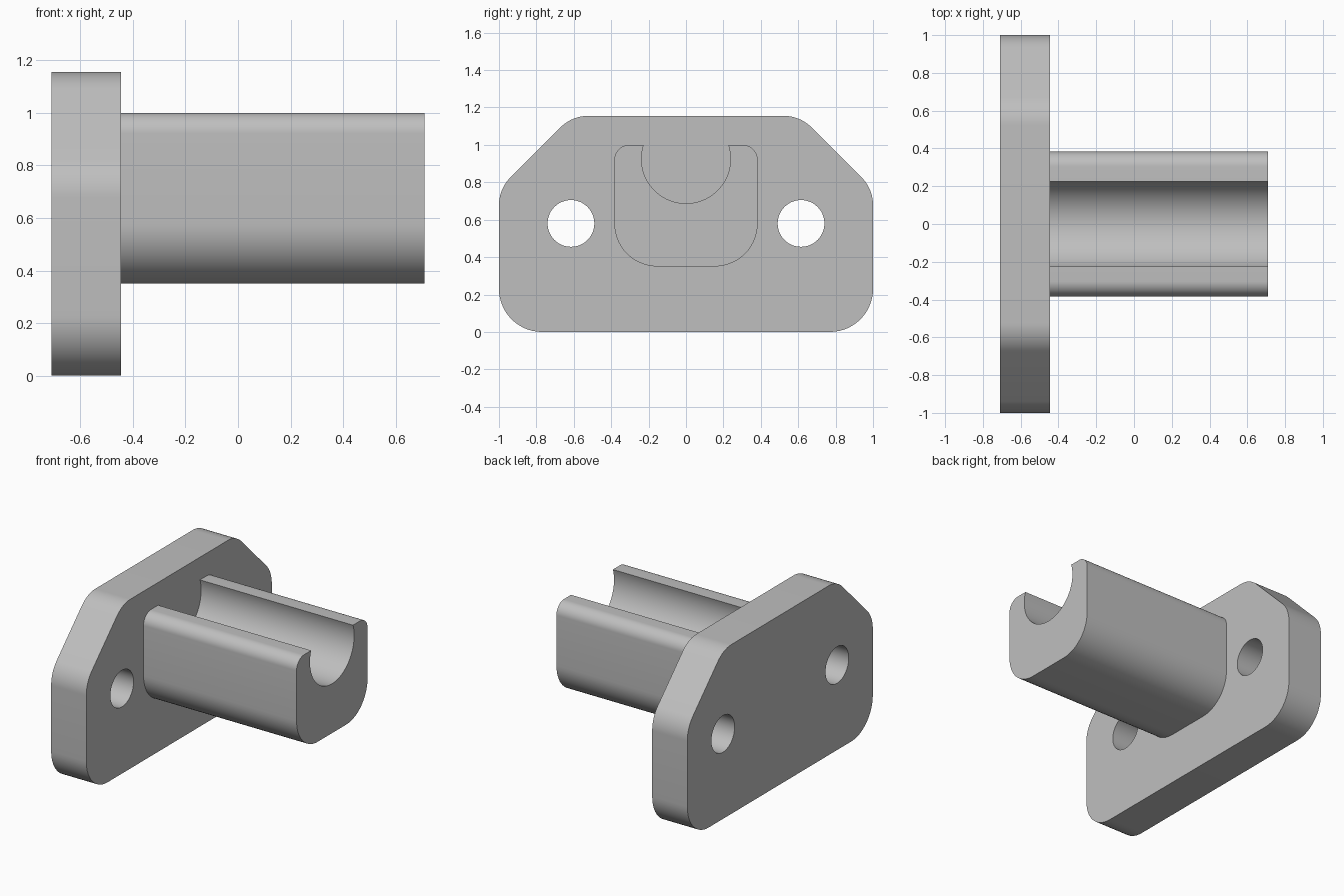
import bpy
import bmesh
from math import pi, sin, cos, tan, acos, radians
from mathutils import Vector

cube = bpy.data.objects.get("Cube")
if cube:
    bpy.data.objects.remove(cube, do_unlink=True)

grey = bpy.data.materials.new("plain grey")
grey.use_nodes = True
COLOUR = (0.52, 0.52, 0.52, 1)
grey.diffuse_color = COLOUR
grey.node_tree.nodes["Principled BSDF"].inputs["Base Color"].default_value = COLOUR


def arc(cy, cz, r, start, end, steps):
    """Points on an arc in the y-z plane."""
    angles = [start + (end - start) * i / steps for i in range(steps + 1)]
    return [Vector((cy + r * cos(a), cz + r * sin(a))) for a in angles]


def fillet(before, corner, after, r, steps=14):
    """Replace a corner by a tangent arc."""
    u, v = (before - corner).normalized(), (after - corner).normalized()
    half = acos(u.dot(v)) / 2
    centre = corner + (u + v).normalized() * (r / sin(half))
    a = corner + u * (r / tan(half)) - centre
    b = corner + v * (r / tan(half)) - centre
    sweep = pi - 2 * half
    return [centre + (a * sin((1 - t) * sweep) + b * sin(t * sweep)) / sin(sweep)
            for t in (i / steps for i in range(steps + 1))]


def rounded(corners):
    """Half outline on +y, with a fillet on each inner corner that has a radius."""
    pts = [Vector(c[:2]) for c in corners]
    out = []
    for i, c in enumerate(corners):
        if c[2]:
            out += fillet(pts[i - 1], pts[i], pts[i + 1], c[2])
        else:
            out.append(pts[i])
    return out


def mirrored(half):
    """Close a half outline across y = 0."""
    return half + [Vector((-p.x, p.y)) for p in reversed(half) if p.x > 1e-5]


def extrude_part(name, loops, x0, x1):
    """Fill an outline with optional holes and extrude it along x."""
    bm = bmesh.new()
    edges = []
    for loop in loops:
        vs = [bm.verts.new((x0, p.x, p.y)) for p in loop]
        edges += [bm.edges.new((vs[i - 1], vs[i])) for i in range(len(vs))]
    bmesh.ops.triangle_fill(bm, edges=edges, use_beauty=True, normal=(-1, 0, 0))
    grown = bmesh.ops.extrude_face_region(bm, geom=bm.faces[:], use_keep_orig=True)
    moved = [g for g in grown["geom"] if isinstance(g, bmesh.types.BMVert)]
    bmesh.ops.translate(bm, verts=moved, vec=(x1 - x0, 0, 0))
    bmesh.ops.recalc_face_normals(bm, faces=bm.faces[:])
    mesh = bpy.data.meshes.new(name)
    bm.to_mesh(mesh)
    bm.free()
    mesh.materials.append(grey)
    obj = bpy.data.objects.new(name, mesh)
    bpy.context.collection.objects.link(obj)
    return obj


# Mounting flange with chamfered shoulders and two bolt holes
flange_half = rounded([(0, 0, 0), (1, 0, 0.23), (1, 0.765, 0.21),
                       (0.61, 1.155, 0.21), (0, 1.155, 0)])
holes = [arc(y, 0.58, 0.125, 0, 2 * pi, 48)[:-1] for y in (-0.615, 0.615)]
flange = extrude_part("mounting_flange", [mirrored(flange_half)] + holes, -0.71, -0.445)

# Cradle bar with an open round groove along the top
GROOVE_R, GROOVE_Z, TOP = 0.238, 0.925, 1.0
mouth = (GROOVE_R ** 2 - (TOP - GROOVE_Z) ** 2) ** 0.5
lip = pi / 2 - acos((TOP - GROOVE_Z) / GROOVE_R)
bar_half = rounded([(0, 0.35, 0), (0.383, 0.35, 0.23), (0.383, TOP, 0.08), (mouth, TOP, 0)])
bar_half += arc(0, GROOVE_Z, GROOVE_R, lip, -pi / 2, 32)[1:]
bar_half[-1].x = 0
bar = extrude_part("cradle_bar", [mirrored(bar_half)], -0.445, 0.71)

# Smooth the fillets and bores, keep the rims sharp
for obj in bpy.context.selected_objects:
    obj.select_set(False)
for obj in (flange, bar):
    obj.select_set(True)
bpy.context.view_layer.objects.active = bar
bpy.ops.object.shade_smooth_by_angle(angle=radians(30))
